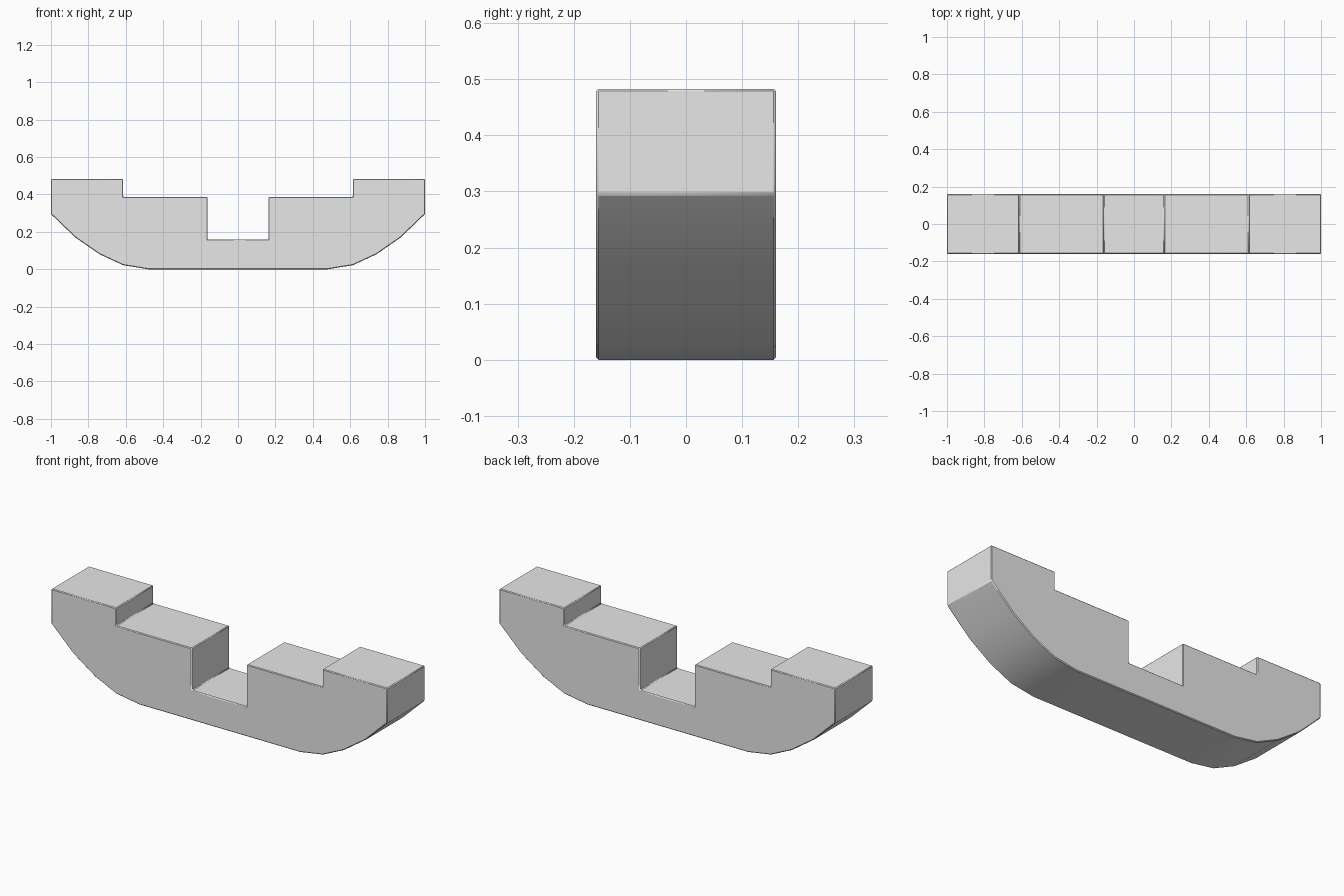
import bpy
import bmesh
import math

cube = bpy.data.objects.get("Cube")
if cube:
    bpy.data.objects.remove(cube, do_unlink=True)

HALF_DEPTH = 0.16

# Plain grey material
grey = bpy.data.materials.new("light grey")
grey.use_nodes = True
colour = (0.8, 0.8, 0.8, 1.0)
grey.diffuse_color = colour
grey.node_tree.nodes["Principled BSDF"].inputs["Base Color"].default_value = colour

# Left half of the outline: curved keel, upright end, then steps down to the notch
half = [(0.48, 0.0), (0.615, 0.022), (0.74, 0.08), (0.87, 0.17), (1.0, 0.295),
        (1.0, 0.483), (0.614, 0.483), (0.614, 0.387), (0.163, 0.387), (0.163, 0.16)]
outline = half + [(-x, z) for x, z in reversed(half)]

# Extrude the mirrored outline through the depth
bm = bmesh.new()
front = bm.faces.new([bm.verts.new((x, -HALF_DEPTH, z)) for x, z in outline])
extruded = bmesh.ops.extrude_face_region(bm, geom=[front], use_keep_orig=True)
back = [g for g in extruded["geom"] if isinstance(g, bmesh.types.BMVert)]
bmesh.ops.translate(bm, verts=back, vec=(0, 2 * HALF_DEPTH, 0))
bmesh.ops.recalc_face_normals(bm, faces=bm.faces[:])

mesh = bpy.data.meshes.new("stepped_cradle")
bm.to_mesh(mesh)
bm.free()
mesh.materials.append(grey)
body = bpy.data.objects.new("stepped_cradle", mesh)
bpy.context.collection.objects.link(body)

# Smooth the keel, keep the corners crisp
bpy.ops.object.select_all(action='DESELECT')
body.select_set(True)
bpy.context.view_layer.objects.active = body
bpy.ops.object.shade_smooth_by_angle(angle=math.radians(30))

# Fine chamfer on the sharp edges
bevel = body.modifiers.new("edge_chamfer", 'BEVEL')
bevel.width = 0.004
bevel.segments = 1
bevel.limit_method = 'ANGLE'
bevel.angle_limit = math.radians(30)
